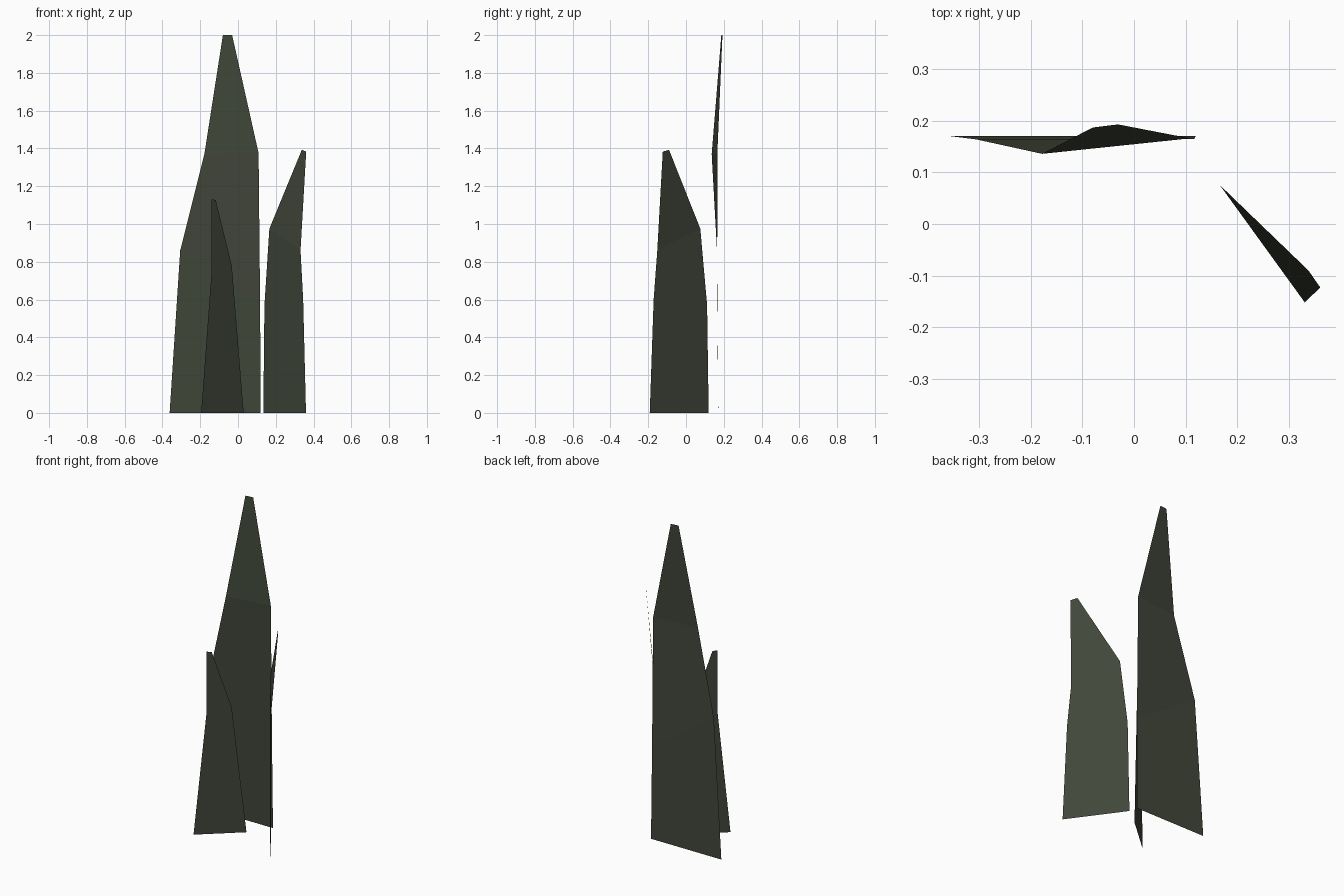
import bpy

if "Cube" in bpy.data.objects:
    bpy.data.objects.remove(bpy.data.objects["Cube"])

mat = bpy.data.materials.new("dark olive green")
mat.diffuse_color = (0.052, 0.062, 0.041, 1)
mat.use_nodes = True
mat.node_tree.nodes["Principled BSDF"].inputs["Base Color"].default_value = mat.diffuse_color


def blade(name, rows):
    """Single-sheet leaf: each row is a (left, right) pair of points, base to tip."""
    verts = [p for row in rows for p in row]
    faces = [(2 * i, 2 * i + 1, 2 * i + 3, 2 * i + 2) for i in range(len(rows) - 1)]
    me = bpy.data.meshes.new(name)
    me.from_pydata(verts, [], faces)
    me.materials.append(mat)
    ob = bpy.data.objects.new(name, me)
    bpy.context.collection.objects.link(ob)


def on_line(a, b, rows):
    """Flat upright rows given as (x left, z left, x right, z right) along base a-b."""
    def pt(x, z):
        return (x, a[1] + (b[1] - a[1]) * (x - a[0]) / (b[0] - a[0]), z)
    return [(pt(xl, zl), pt(xr, zr)) for xl, zl, xr, zr in rows]


# tall leaf at the back, bent slightly forward then back
blade("tall_leaf", [
    ((-0.362, 0.171, 0), (0.12, 0.171, 0)),
    ((-0.306, 0.164, 0.86), (0.117, 0.165, 0.58)),
    ((-0.178, 0.136, 1.37), (0.109, 0.166, 1.375)),
    ((-0.08, 0.187, 2.0), (-0.031, 0.193, 2.0)),
])

# medium leaf on the right, upright with a leaning tip
rows = on_line((0.134, 0.12), (0.36, -0.192), [
    (0.134, 0, 0.36, 0),
    (0.14, 0.57, 0.345, 0.6),
    (0.166, 0.975, 0.331, 0.86),
])
rows.append(((0.338, -0.09, 1.393), (0.361, -0.123, 1.383)))
blade("medium_leaf", rows)

# small flat leaf in front
blade("small_leaf", on_line((-0.195, -0.157), (0.03, 0.04), [
    (-0.195, 0, 0.03, 0),
    (-0.139, 0.76, -0.033, 0.78),
    (-0.139, 1.13, -0.118, 1.127),
]))
